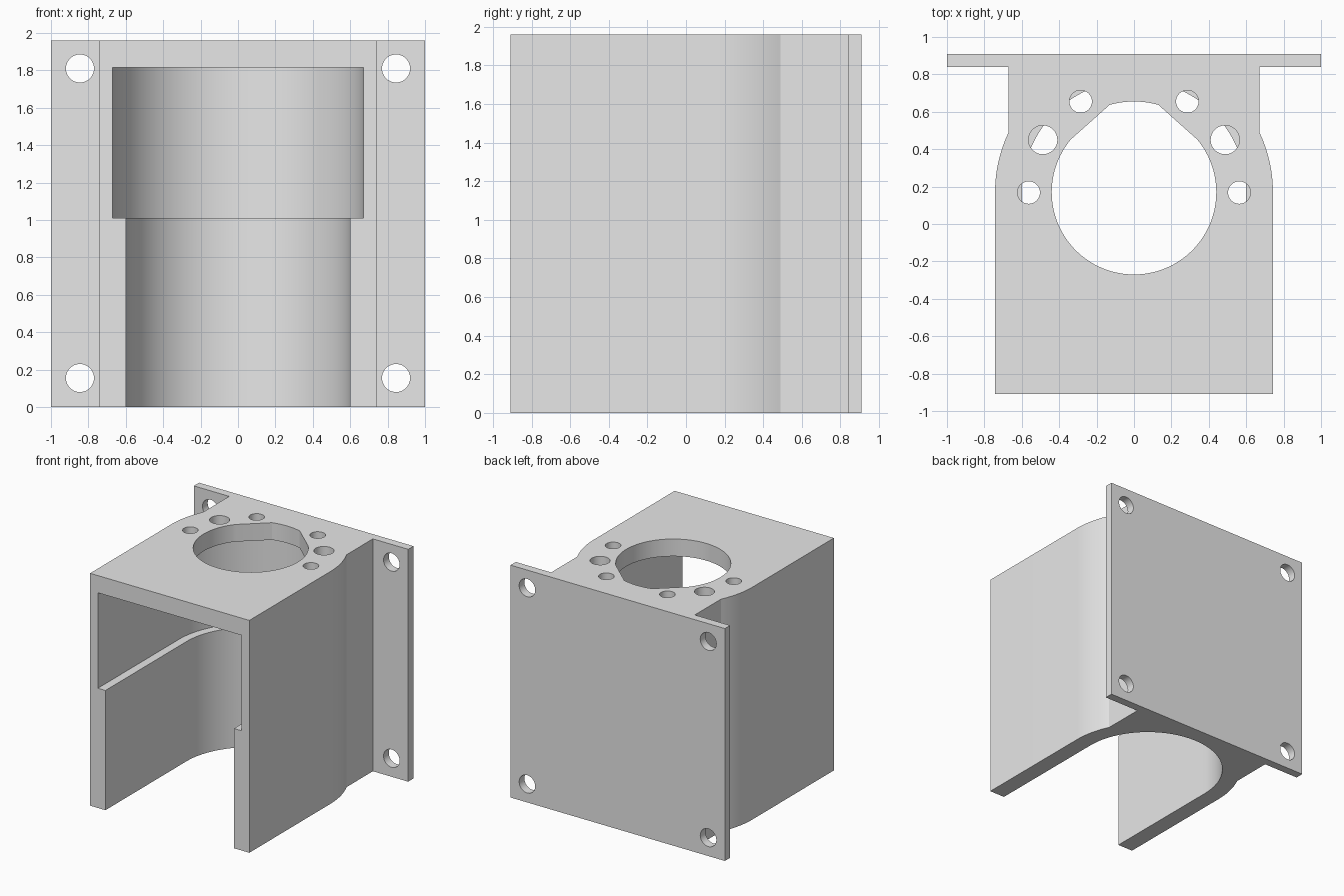
import bpy
import bmesh
from math import sin, cos, radians, pi
from mathutils import Matrix

cube = bpy.data.objects.get("Cube")
if cube:
    bpy.data.objects.remove(cube, do_unlink=True)

HEIGHT = 1.96
AXIS_Y = 0.17      # y of the vertical bore axis
BACK, PLATE_FRONT, FRONT = 0.91, 0.84, -0.91

grey = bpy.data.materials.new("plain grey")
grey.use_nodes = True
grey.diffuse_color = (0.8, 0.8, 0.8, 1)
grey.node_tree.nodes["Principled BSDF"].inputs["Base Color"].default_value = (0.8, 0.8, 0.8, 1)


def arc(radius, start, end, steps):
    """Points on an arc about the bore axis, angles in degrees."""
    angles = [radians(start + (end - start) * i / steps) for i in range(steps + 1)]
    return [(radius * cos(a), AXIS_Y + radius * sin(a)) for a in angles]


def prism(name, outline, z0, z1):
    """Extrude a closed plan outline between two heights."""
    bm = bmesh.new()
    face = bm.faces.new([bm.verts.new((x, y, z0)) for x, y in outline])
    moved = bmesh.ops.extrude_face_region(bm, geom=[face])["geom"]
    verts = [v for v in moved if isinstance(v, bmesh.types.BMVert)]
    bmesh.ops.translate(bm, verts=verts, vec=(0, 0, z1 - z0))
    bmesh.ops.recalc_face_normals(bm, faces=bm.faces)
    return finish(name, bm)


def cylinder(name, location, radius, depth, tilt=0):
    bm = bmesh.new()
    matrix = Matrix.Translation(location) @ Matrix.Rotation(tilt, 4, "X")
    bmesh.ops.create_cone(bm, cap_ends=True, segments=48, radius1=radius,
                          radius2=radius, depth=depth, matrix=matrix)
    return finish(name, bm)


def finish(name, bm):
    mesh = bpy.data.meshes.new(name)
    bm.to_mesh(mesh)
    bm.free()
    mesh.materials.append(grey)
    obj = bpy.data.objects.new(name, mesh)
    bpy.context.collection.objects.link(obj)
    return obj


# Body and mounting plate share one plan outline: right half, then mirrored
half = [(0.743, FRONT)] + arc(0.743, 0, 25.5, 12)
half += [(0.67, PLATE_FRONT), (1, PLATE_FRONT), (1, BACK)]
bracket = prism("motor_bracket", half + [(-x, y) for x, y in reversed(half)], 0, HEIGHT)

# U-shaped cavities, open at the front; the upper one is wider
cutters = []
for name, radius, z0, z1 in (("lower_cavity", 0.6, -0.1, 1.1),
                             ("upper_cavity", 0.67, 1.01, 1.815)):
    outline = [(radius, -1.2)] + arc(radius, 0, 180, 64) + [(-radius, -1.2)]
    cutters.append(prism(name, outline, z0, z1))

# Bore through the top, with a stepped lobe at the back
bore = arc(0.44, 140, 400, 72) + arc(0.485, 74.5, 105.5, 10)
cutters.append(prism("top_bore", bore, 1.7, 2.1))

# Holes around the bore and in the corners of the plate
for side in (-1, 1):
    for x, y, radius in ((0.285, 0.655, 0.06), (0.487, 0.45, 0.077), (0.563, 0.168, 0.06)):
        cutters.append(cylinder("top_hole", (side * x, y, 1.9), radius, 0.4))
    for z in (0.155, 1.81):
        cutters.append(cylinder("plate_hole", (side * 0.845, 0.875, z), 0.075, 0.3, pi / 2))

# Cut, then remove the cutters
bpy.context.view_layer.objects.active = bracket
bracket.select_set(True)
for cutter in cutters:
    mod = bracket.modifiers.new(cutter.name, "BOOLEAN")
    mod.operation = "DIFFERENCE"
    mod.solver = "EXACT"
    mod.object = cutter
    bpy.ops.object.modifier_apply(modifier=mod.name)
    bpy.data.objects.remove(cutter, do_unlink=True)

bpy.ops.object.shade_smooth_by_angle(angle=radians(20))
